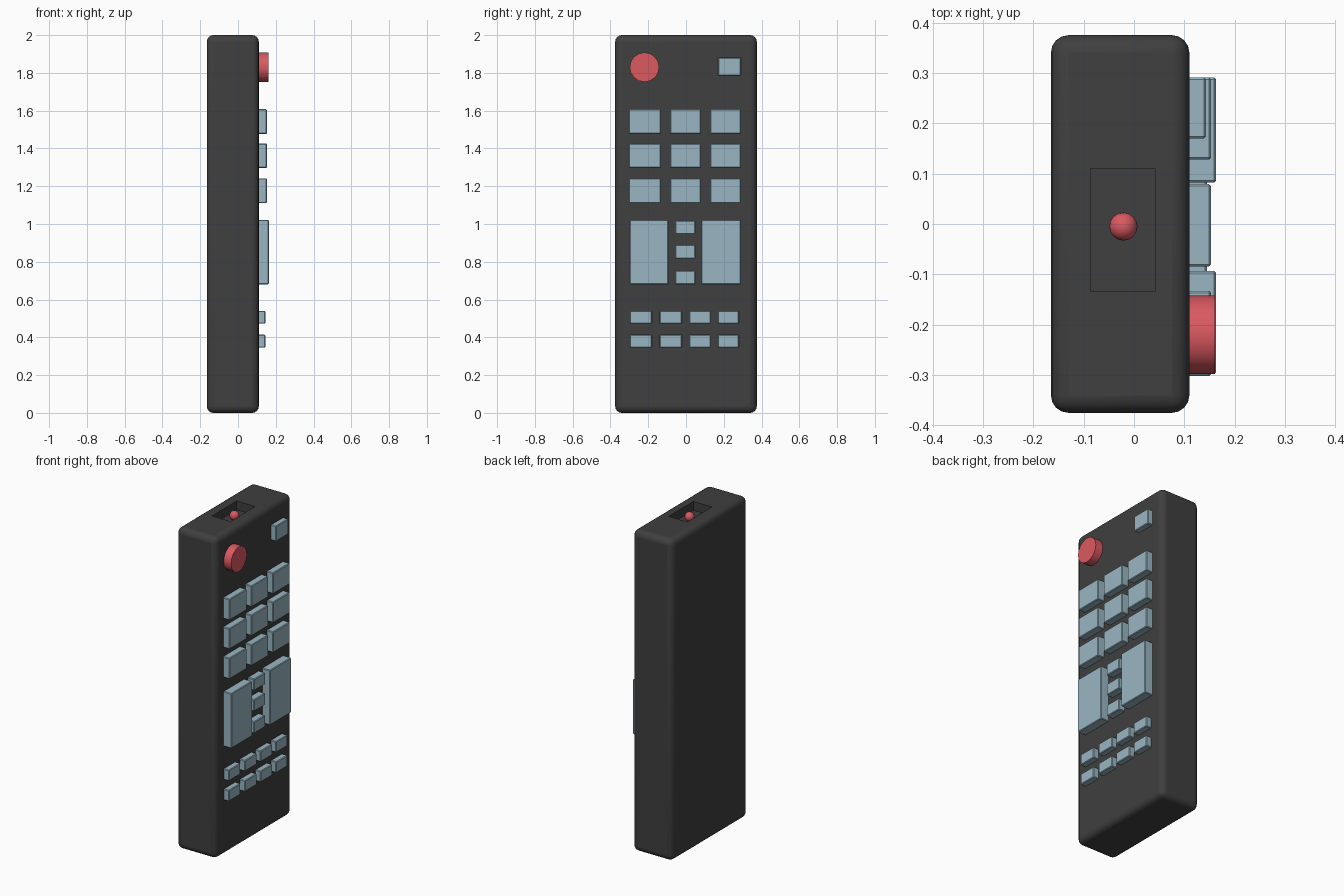
import bpy, bmesh, math

if "Cube" in bpy.data.objects:
    bpy.data.objects.remove(bpy.data.objects["Cube"])


def material(name, rgb):
    m = bpy.data.materials.new(name)
    m.diffuse_color = (*rgb, 1)
    m.use_nodes = True
    m.node_tree.nodes["Principled BSDF"].inputs["Base Color"].default_value = m.diffuse_color
    return m


GREY = material("dark_grey", (0.05, 0.05, 0.05))
BLUE = material("pale_blue", (0.32, 0.47, 0.55))
RED = material("red", (0.70, 0.10, 0.12))
FACE = 0.11  # x of the button panel


def box(name, x, y, z, mat):
    """Box from (min, max) pairs on each axis."""
    bm = bmesh.new()
    bmesh.ops.create_cube(bm, size=1)
    for v in bm.verts:
        v.co = [r[0] if c < 0 else r[1] for c, r in zip(v.co, (x, y, z))]
    me = bpy.data.meshes.new(name)
    bm.to_mesh(me)
    bm.free()
    ob = bpy.data.objects.new(name, me)
    bpy.context.collection.objects.link(ob)
    me.materials.append(mat)
    return ob


def bevel(ob, width, segments):
    m = ob.modifiers.new("bevel", "BEVEL")
    m.width, m.segments = width, segments


def smooth(ob, angle=35):
    bpy.ops.object.select_all(action='DESELECT')
    ob.select_set(True)
    bpy.context.view_layer.objects.active = ob
    bpy.ops.object.shade_smooth_by_angle(angle=math.radians(angle))


# Rounded casing with a recess in its top end
body = box("casing", (-0.165, FACE), (-0.375, 0.375), (0, 2), GREY)
bevel(body, 0.035, 4)
cutter = box("recess_cutter", (-0.086, 0.042), (-0.133, 0.11), (1.945, 2.1), GREY)
cutter.hide_render = True
cutter.hide_viewport = True
cutter.display_type = 'WIRE'
cut = body.modifiers.new("recess", "BOOLEAN")
cut.operation, cut.object, cut.solver = 'DIFFERENCE', cutter, 'EXACT'
smooth(body)

# Red signal bulb in the recess
bpy.ops.mesh.primitive_uv_sphere_add(segments=16, ring_count=10, radius=0.028,
                                     location=(-0.021, -0.005, 1.972))
bulb = bpy.context.object
bulb.name = "signal_bulb"
bulb.data.materials.append(RED)
smooth(bulb, 60)

# Round power button
bpy.ops.mesh.primitive_cylinder_add(vertices=16, radius=0.078, depth=0.06,
                                    location=(0.131, -0.22, 1.83),
                                    rotation=(0, math.pi / 2, 0))
power = bpy.context.object
power.name = "power_button"
power.data.materials.append(RED)
smooth(power)


def button(name, y, z, top):
    ob = box(name, (FACE - 0.01, top), y, z, BLUE)
    bevel(ob, 0.004, 1)
    return ob


# Source button in the top corner
source = button("source_button", (0.17, 0.291), (1.785, 1.881), 0.143)

# Number pad, three by three
for z in ((1.477, 1.608), (1.297, 1.426), (1.111, 1.241)):
    for y in ((-0.302, -0.133), (-0.084, 0.079), (0.128, 0.291)):
        button("number_button", y, z, 0.153)

# Two tall rocker buttons with three small keys between them
for y in ((-0.298, -0.093), (0.082, 0.291)):
    button("rocker_button", y, (0.68, 1.022), 0.163)
for z in ((0.946, 1.018), (0.817, 0.89), (0.68, 0.753)):
    button("middle_button", (-0.058, 0.05), z, 0.153)

# Two rows of four small keys
for z in ((0.472, 0.54), (0.345, 0.414)):
    for y in ((-0.297, -0.181), (-0.139, -0.022), (0.016, 0.131), (0.169, 0.28)):
        button("function_button", y, z, 0.145)
